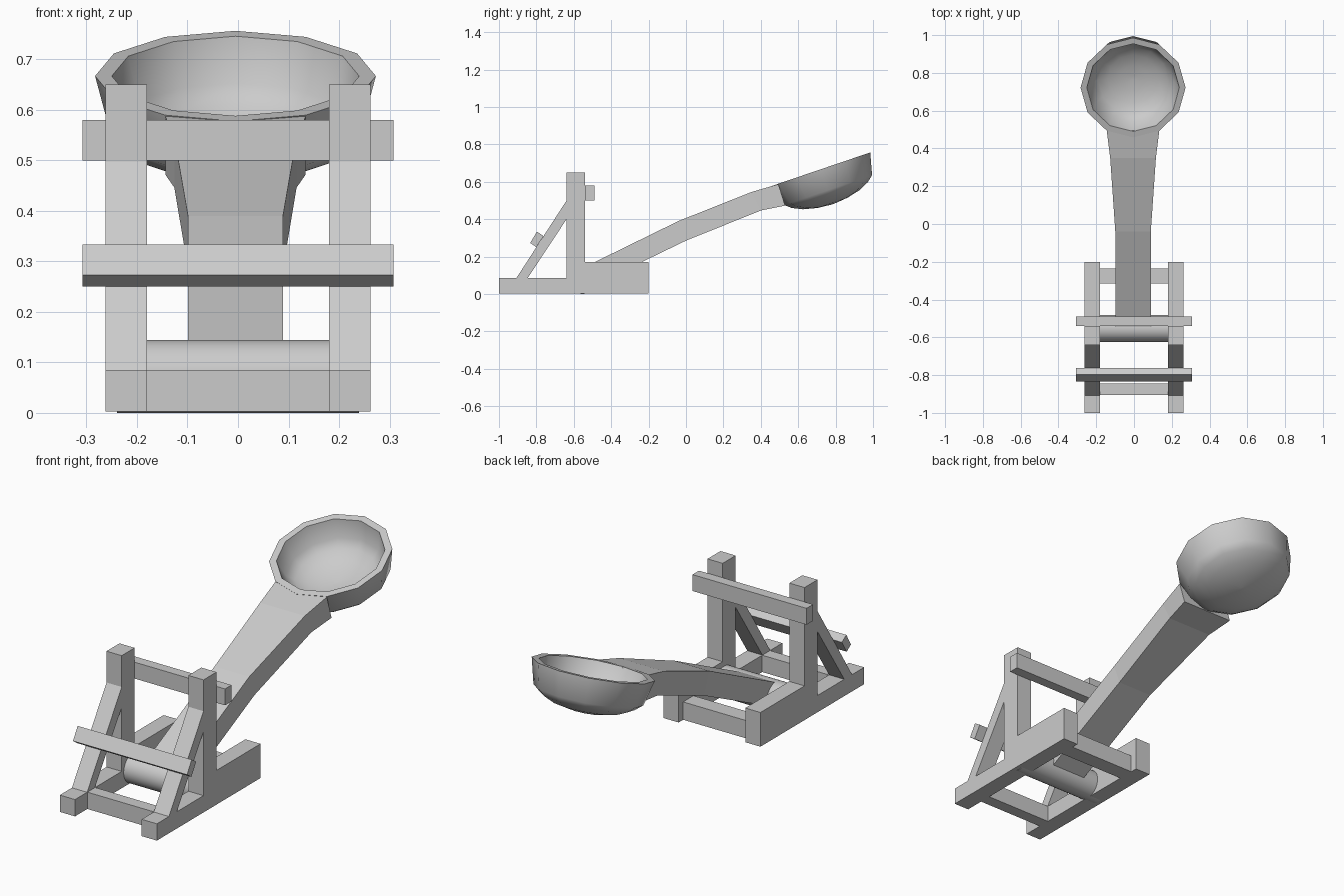
import bpy, bmesh
from math import sin, cos, pi, atan, radians
from mathutils import Matrix

if "Cube" in bpy.data.objects:
    bpy.data.objects.remove(bpy.data.objects["Cube"])


def make(name, bm, angle=None):
    bmesh.ops.recalc_face_normals(bm, faces=bm.faces)
    me = bpy.data.meshes.new(name)
    bm.to_mesh(me)
    bm.free()
    ob = bpy.data.objects.new(name, me)
    bpy.context.collection.objects.link(ob)
    if angle:
        bpy.ops.object.select_all(action='DESELECT')
        ob.select_set(True)
        bpy.context.view_layer.objects.active = ob
        bpy.ops.object.shade_smooth_by_angle(angle=radians(angle))
    return ob


def loft(name, rings, angle=None, caps=True):
    bm = bmesh.new()
    vs = [[bm.verts.new(p) for p in r] for r in rings]
    n = len(rings[0])
    for a, b in zip(vs, vs[1:]):
        for i in range(n):
            j = (i + 1) % n
            bm.faces.new((a[i], a[j], b[j], b[i]))
    if caps:
        bm.faces.new(vs[0])
        bm.faces.new(vs[-1])
    return make(name, bm, angle)


def extrude_x(name, profile, x0, x1, angle=None):
    return loft(name, [[(x, y, z) for y, z in profile] for x in (x0, x1)], angle)


def rect(y0, y1, z0, z1):
    return [(y0, z0), (y1, z0), (y1, z1), (y0, z1)]


# Side frames: stepped rail with upright post, plus diagonal brace
rail = [(-1, .003), (-.2, .003), (-.2, .17), (-.54, .17), (-.54, .65),
        (-.64, .65), (-.64, .085), (-1, .085)]
brace = [(-.91, .08), (-.85, .08), (-.635, .405), (-.635, .505)]
for side, x0, x1 in (("left", -.262, -.18), ("right", .18, .262)):
    extrude_x(side + "_rail_and_post", rail, x0, x1)
    extrude_x(side + "_brace", brace, x0, x1)

# Cross members
extrude_x("front_cross_beam", rect(-.905, -.845, .003, .085), -.185, .185)
extrude_x("rear_cross_beam", rect(-.315, -.235, .003, .09), -.185, .185)
extrude_x("stop_bar", rect(-.54, -.49, .5, .58), -.308, .308)
extrude_x("brace_bar", [(-.833, .273), (-.8, .25), (-.762, .31), (-.797, .333)], -.308, .308)

# Axle drum
drum = [(-.553 + .072 * cos(2 * pi * i / 32), .072 + .072 * sin(2 * pi * i / 32)) for i in range(32)]
extrude_x("axle_drum", drum, -.24, .24, 40)

# Throwing arm: half width, top (y, z), bottom (y, z)
CX = -.005
sections = [(.094, (-.55, .14), (-.5, .043)), (.094, (-.04, .39), (.0, .285)),
            (.121, (.35, .545), (.4, .446)), (.139, (.494, .587), (.53, .472))]
loft("throwing_arm", [[(CX - w, *t), (CX + w, *t), (CX + w, *b), (CX - w, *b)]
                      for w, t, b in sections])

# Bowl: twelve-sided shell, tilted with the arm
shell = [(.01, -.197), (.085, -.19), (.16, -.172), (.215, -.146), (.248, -.118), (.278, 0),
         (.245, 0), (.22, -.09), (.185, -.122), (.135, -.146), (.07, -.16), (.01, -.165)]
tilt = Matrix.Translation((CX, .722, .667)) @ Matrix.Rotation(atan(.34), 4, 'X')
bowl = loft("bowl", [[(r * cos(i * pi / 6), r * sin(i * pi / 6), z) for i in range(12)]
                     for r, z in shell], 50)
bowl.data.transform(tilt)
